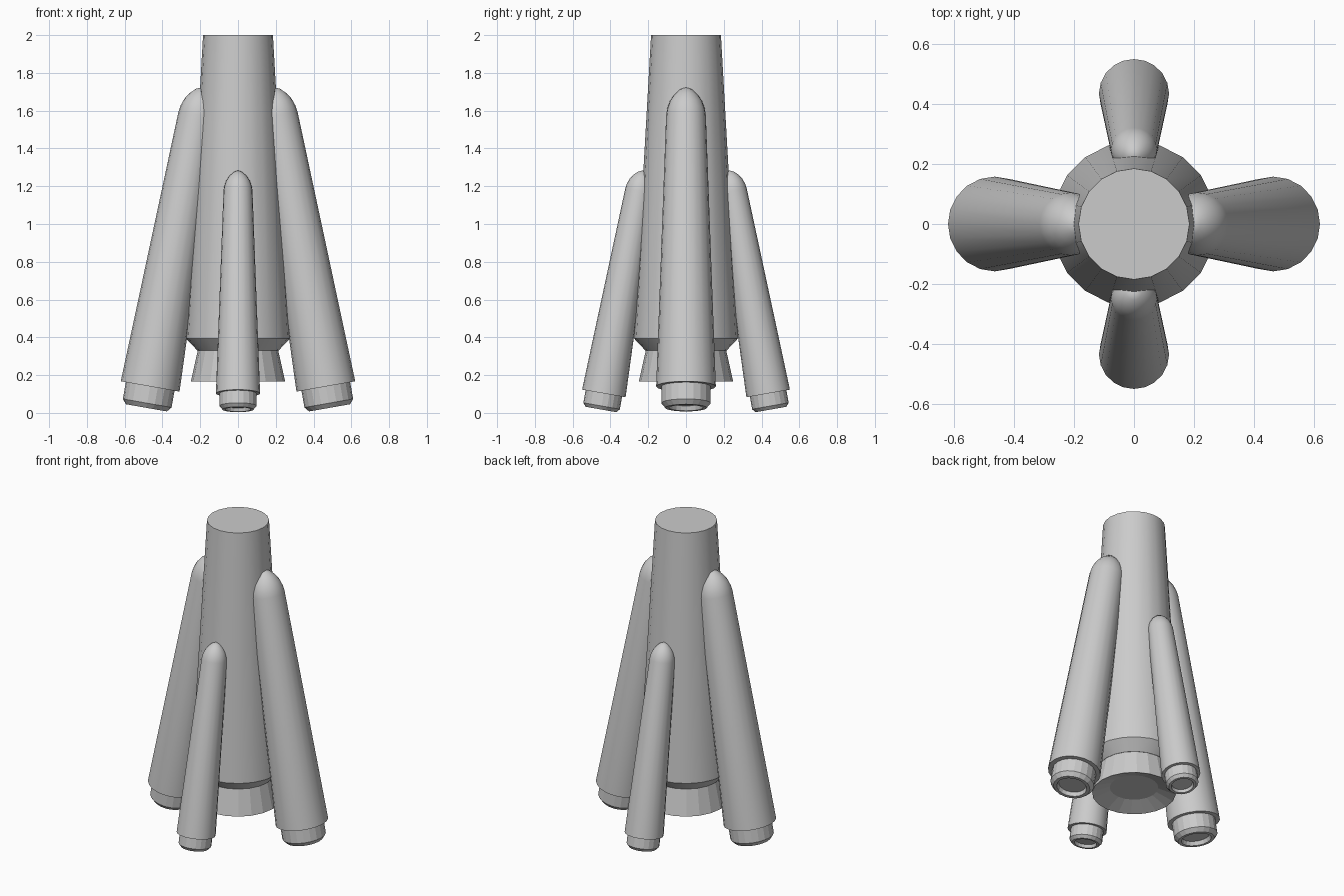
import bpy
from math import cos, sin, tau, radians
from mathutils import Matrix

if "Cube" in bpy.data.objects:
    bpy.data.objects.remove(bpy.data.objects["Cube"])

SIDES = 20


def lathe(name, profile, matrix=Matrix(), smooth=False):
    """Revolve (radius, height) points, listed bottom to top, around local z."""
    verts, faces, rings = [], [], []
    for r, z in profile:
        start = len(verts)
        n = 1 if r == 0 else SIDES
        verts += [(r * cos(tau * i / SIDES), r * sin(tau * i / SIDES), z) for i in range(n)]
        rings.append([start + i % n for i in range(SIDES)])
    for a, b in zip(rings, rings[1:]):
        for i in range(SIDES):
            j = (i + 1) % SIDES
            face = list(dict.fromkeys((a[i], a[j], b[j], b[i])))
            faces.append(face)
    mesh = bpy.data.meshes.new(name)
    mesh.from_pydata(verts, [], faces)
    obj = bpy.data.objects.new(name, mesh)
    bpy.context.collection.objects.link(obj)
    obj.matrix_world = matrix
    if smooth:
        bpy.ops.object.select_all(action='DESELECT')
        obj.select_set(True)
        bpy.context.view_layer.objects.active = obj
        bpy.ops.object.shade_smooth_by_angle(angle=radians(30))
    return obj


# Tapered central stage and its flared nozzle with a recessed end
lathe("core_body", [(0, 0.33), (0.215, 0.33), (0.276, 0.395), (0.185, 2.0), (0, 2.0)], smooth=True)
lathe("core_nozzle", [(0, 0.205), (0.145, 0.205), (0.25, 0.165), (0.212, 0.335), (0, 0.335)])

# Booster outlines, relative to the base of the shaft
NOSE = [(0.105, 0), (0.099, 0.035), (0.086, 0.072), (0.064, 0.106), (0.035, 0.134), (0, 0.15)]
NOZZLE = [(0, -0.09), (0.082, -0.09), (0.09, -0.115), (0.11, -0.115), (0.131, -0.09), (0.131, 0.01), (0, 0.01)]


def booster(name, angle, distance, base_z, base_r, top_scale, length, s):
    """Leaning booster: shaft with rounded nose, plus a stepped nozzle."""
    m = (Matrix.Rotation(angle, 4, 'Z') @ Matrix.Translation((distance, 0, base_z))
         @ Matrix.Rotation(radians(-10), 4, 'Y'))
    shaft = [(0, 0), (base_r, 0)] + [(r * top_scale, length + z * top_scale) for r, z in NOSE]
    lathe(name + "_body", shaft, m, smooth=True)
    lathe(name + "_nozzle", [(r * s, z * s) for r, z in NOZZLE], m)


# Two large boosters on the sides, two small ones front and back
for side, angle in (("right", 0), ("left", tau / 2)):
    booster("large_booster_" + side, angle, 0.465, 0.14, 0.158, 1.0, 1.46, 1.0)
for side, angle in (("back", tau / 4), ("front", -tau / 4)):
    booster("small_booster_" + side, angle, 0.435, 0.103, 0.117, 0.73, 1.09, 0.75)
